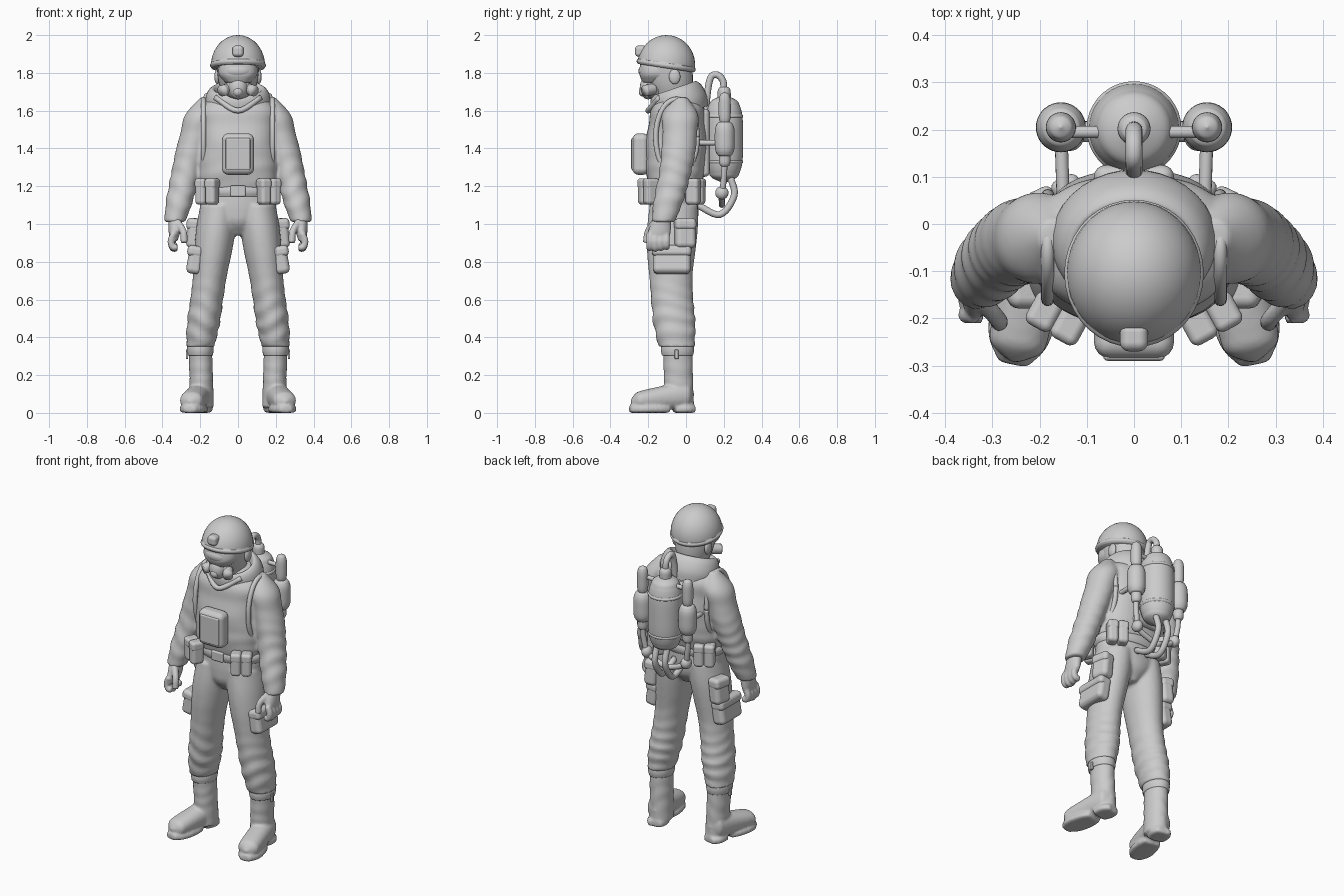
import bpy
import bmesh
import math
from mathutils import Matrix, Vector, Euler

if "Cube" in bpy.data.objects:
    bpy.data.objects.remove(bpy.data.objects["Cube"], do_unlink=True)

grey = bpy.data.materials.new("plain grey")
grey.use_nodes = True
grey.diffuse_color = (.6, .6, .6, 1)
grey.node_tree.nodes["Principled BSDF"].inputs["Base Color"].default_value = grey.diffuse_color


def finish(name, bm, mirror=False, bevel=0):
    """Turn a bmesh into a smooth grey object, optionally bevelled and mirrored."""
    bmesh.ops.recalc_face_normals(bm, faces=bm.faces)
    mesh = bpy.data.meshes.new(name)
    bm.to_mesh(mesh)
    bm.free()
    mesh.materials.append(grey)
    for face in mesh.polygons:
        face.use_smooth = True
    part = bpy.data.objects.new(name, mesh)
    bpy.context.collection.objects.link(part)
    if bevel:
        rounding = part.modifiers.new("rounding", "BEVEL")
        rounding.width, rounding.segments, rounding.harden_normals = bevel, 4, True
    if mirror:
        part.modifiers.new("mirror", "MIRROR").use_mirror_merge = False
    return part


def fuse(name, parts, voxel):
    """Melt overlapping parts into one smooth skin."""
    graph, bm = bpy.context.evaluated_depsgraph_get(), bmesh.new()
    for part in parts:
        bm.from_mesh(part.evaluated_get(graph).to_mesh())
    for part in parts:
        bpy.data.objects.remove(part, do_unlink=True)
    whole = finish(name, bm)
    remesh = whole.modifiers.new("remesh", "REMESH")
    remesh.mode, remesh.voxel_size, remesh.use_smooth_shade = "VOXEL", voxel, True
    whole.modifiers.new("smooth", "SMOOTH").iterations = 5


def sample(keys, t):
    """Point at fraction t of a smooth curve through evenly spaced keys."""
    keys = [Vector(key) for key in keys]
    place = t * (len(keys) - 1)
    i = min(int(place), len(keys) - 2)
    u = place - i
    b, c = keys[i], keys[i + 1]
    a = keys[i - 1] if i else b * 2 - c
    d = keys[i + 2] if i + 2 < len(keys) else c * 2 - b
    return b + ((c - a) * u + (a * 2 - b * 5 + c * 4 - d) * u ** 2 + (b * 3 - a - c * 3 + d) * u ** 3) / 2


def skin(name, rows, mirror, caps=True):
    """Join rows of points into a surface."""
    bm = bmesh.new()
    rows = [[bm.verts.new(point) for point in row] for row in rows]
    for low, high in zip(rows, rows[1:]):
        for k in range(len(low)):
            bm.faces.new((low[k - 1], low[k], high[k], high[k - 1]))
    if caps:
        bm.faces.new(rows[0])
        bm.faces.new(rows[-1])
    return finish(name, bm, mirror)


def loft(name, axis, widths, depths, power=2, mirror=False, matrix=Matrix(), folds=None, caps=True):
    """Level sections along an axis; depths is a list or a ratio; folds = (amount, height, spread)."""
    if not isinstance(depths, list):
        depths = [width * depths for width in widths]
    sizes = list(zip(widths, depths))
    count, sides, rows = 6 * (len(widths) - 1), 36, []
    for step in range(count + 1):
        centre, size = sample(axis, step / count), sample(sizes, step / count)
        row = []
        for k in range(sides):
            a = math.tau * k / sides
            grow = 1
            if folds:
                amount, height, spread = folds
                fade = math.exp(-((centre.z - height) / spread) ** 2)
                wave = 80 * centre.z + 2 * math.sin(a + 9 * centre.z) + math.sin(2 * a)
                grow += amount * fade * math.sin(wave)
            reach = [math.copysign(abs(f) ** (2 / power), f) * max(s, .001) * grow
                     for f, s in zip((math.cos(a), math.sin(a)), size)]
            point = matrix @ (centre + Vector((reach[0], reach[1], 0)))
            point.z = max(point.z, 0)
            row.append(point)
        rows.append(row)
    return skin(name, rows, mirror, caps)


def band(name, at, width, depth, height, mirror=False, matrix=Matrix()):
    """Ring-shaped strip with softened edges."""
    half, edge = Vector((0, 0, height / 2)), (.95, 1, 1, .95)
    return loft(name, [Vector(at) - half, Vector(at) + half], [width * e for e in edge],
                [depth * e for e in edge], mirror=mirror, matrix=matrix)


def barrel(name, at, radius, length, mirror=False):
    """Upright bottle with domed ends."""
    half = Vector((0, 0, length / 2))
    widths = [radius * math.sqrt(1 - abs(i / 8 - 1) ** 4) for i in range(17)]
    loft(name, [Vector(at) - half, Vector(at) + half], widths, 1, mirror=mirror)


def box(name, at, size, bevel, yaw=0, mirror=False, lean=0):
    bm = bmesh.new()
    turn = Euler((0, lean, yaw))
    bmesh.ops.create_cube(bm, size=1, matrix=Matrix.LocRotScale(Vector(at), turn, Vector(size)))
    finish(name, bm, mirror, bevel)


def pouch(name, at, size, yaw=0, lean=0):
    """Mirrored bag with a slightly wider flap over its top."""
    wide, deep, tall = size
    box(name, at, size, wide * .35, yaw, True, lean)
    box(name + "_flap", Vector(at) + Vector((0, 0, tall * .3)), (wide * 1.06, deep * 1.04, tall * .4),
        wide * .3, yaw, True, lean)


def ball(name, at, size, mirror=False, tilt=0, dome=False):
    bm = bmesh.new()
    turn = Euler((tilt, 0, 0)).to_matrix()
    bmesh.ops.create_uvsphere(bm, u_segments=36, v_segments=24, radius=1,
                              matrix=Matrix.LocRotScale(Vector(at), turn, Vector(size)))
    if dome:
        bmesh.ops.bisect_plane(bm, geom=bm.verts[:] + bm.edges[:] + bm.faces[:], plane_co=Vector(at),
                               plane_no=turn.col[2], clear_inner=True)
    finish(name, bm, mirror)


def tube(name, points, radius, mirror=False):
    """Round hose swept along a smooth path."""
    count, sides, rows = 6 * (len(points) - 1), 14, []
    path = [sample(points, i / count) for i in range(count + 1)]
    frame = (path[1] - path[0]).orthogonal()
    for i, point in enumerate(path):
        along = (path[min(i + 1, count)] - path[max(i - 1, 0)]).normalized()
        frame = (frame - along * frame.dot(along)).normalized()
        side = along.cross(frame)
        turns = [math.tau * k / sides for k in range(sides)]
        rows.append([point + radius * (frame * math.cos(a) + side * math.sin(a)) for a in turns])
    return skin(name, rows, mirror)


# Jacket with vest and sleeves
vest = loft("vest", [(0, -.06, 1.18), (0, -.04, 1.7)], [.2, .21, .21, .2, .2, .2, .1],
            [.13, .155, .16, .165, .15, .14, .08], 2.6, folds=(.01, 1.25, .1))
sleeves = loft("sleeve", [(.17, -.025, 1.67), (.258, -.045, 1.345), (.335, -.12, 1.01)],
               [.03, .085, .083, .083, .078, .075, .07, .055], 1.1, mirror=True, folds=(.045, 1.2, .17))
fuse("jacket", [vest, sleeves], .009)
around = [math.tau * i / 16 for i in range(17)]
tube("vest_armhole", [(.183, -.05 + .11 * math.cos(a), 1.46 + .2 * math.sin(a)) for a in around], .014, True)
band("belt", (0, -.06, 1.175), .215, .142, .06)
box("belt_buckle", (0, -.2, 1.175), (.08, .02, .06), .008)
box("chest_pack", (0, -.24, 1.37), (.17, .09, .22), .035)
box("chest_pack_panel", (0, -.28, 1.37), (.13, .02, .17), .009)

# Collar rising toward the back
lean = Matrix.Translation((0, -.045, 1.665)) @ Matrix.Rotation(.33, 4, "X")
loft("collar", [(0, 0, -.09), (0, 0, .055), (0, 0, -.04)], [.16, .175, .165, .14, .12, .1, .09], .87,
     matrix=lean, caps=False)
tube("collar_seam", [(.12, -.14, 1.67), (0, -.2, 1.6), (-.12, -.14, 1.67)], .015)

# Head, mask and helmet
loft("head", [(0, -.06, 1.6), (0, -.11, 1.88)], [.07, .08, .1, .11, .11], 1.2)
ball("jaw", (0, -.165, 1.715), (.075, .065, .055))
ball("ear", (.11, -.06, 1.78), (.015, .03, .04), True)
loft("mask_frame", [(0, -.15, 1.75), (0, -.15, 1.86)], [.07, .1, .103, .09], [.08, .095, .095, .09], 2.5)
loft("mask_lens", [(0, -.15, 1.78), (0, -.15, 1.84)], [.08, .09, .09, .08], [.09, .1, .1, .09], 2.5)
ball("mask_cup", (0, -.2, 1.72), (.05, .045, .06))
ball("mask_valve", (0, -.23, 1.7), (.025, .02, .025))
tube("mask_filter", [(.05, -.17, 1.715), (.085, -.22, 1.705)], .03, True)
crown, tip = (0, -.105, 1.84), -.15
ball("helmet", crown, (.143, .153, .16), tilt=tip, dome=True)
band("helmet_brim", (0, 0, 0), .147, .157, .03,
     matrix=Matrix.Translation(crown) @ Matrix.Rotation(tip, 4, "X"))
box("helmet_lamp", (0, -.24, 1.915), (.06, .06, .06), .02)

# Hands with curled fingers
hand = [loft("palm", [(.33, -.125, 1.04), (.34, -.15, .91)], [.04, .035, .03, .02], [.045, .055, .06, .055],
             mirror=True),
        tube("thumb", [(.32, -.165, 1.01), (.29, -.2, .96), (.285, -.21, .9)], .019, True)]
for i in range(4):
    y, end = -.193 + i * .03, .872 + abs(i - 1) / 200
    hand.append(tube("finger", [(.34, y, .95), (.355, y, .91), (.345, y, end), (.32, y, end)], .018, True))
fuse("hands", hand, .006)

# Trousers and ankle cuffs
pelvis = loft("pelvis", [(0, -.065, .94), (0, -.06, 1.2)], [.04, .13, .19, .205, .2], [.07, .12, .13, .13, .125])
legs = loft("trouser_leg", [(.1, -.065, 1.1), (.148, -.08, .73), (.2, -.05, .35)],
            [.1, .105, .1, .09, .087, .087, .075], 1.28, mirror=True, folds=(.05, .47, .17))
fuse("trousers", [pelvis, legs], .009)
band("ankle_cuff", (.2, -.045, .335), .07, .087, .06, True)
box("cuff_tab", (.27, -.05, .31), (.012, .02, .05), .004, mirror=True)

# Boots, with the toes turned out
foot = (Matrix.Translation((.187, .045, 0)) @ Matrix.Rotation(.2, 4, "Z")
        @ Matrix.Rotation(math.pi / 2, 4, "X"))
dome = [math.sqrt(1 - abs(i / 5 - 1) ** 6) for i in range(11)]
fuse("boots", [
    loft("shaft", [(.2, -.045, .36), (.19, -.035, .03)], [.062] * 5, 1.25, mirror=True, folds=(.02, .2, .1)),
    loft("foot", [(0, .1, 0), (0, .06, .35)], [.064 * d for d in dome],
         [(.08 - .0035 * i) * d for i, d in enumerate(dome)], 2.2, True, foot),
    loft("sole", [(0, .02, .14), (0, .02, .35)], [.05, .065, .07, .07, .06, .03], [.02] * 6, 4, True, foot),
    loft("heel", [(0, .02, 0), (0, .02, .11)], [.04, .06, .06, .05], [.02] * 4, 4, True, foot)], .008)

# Belt pouches in pairs, front and back
for label, y, yaw in (("front", -.2, .5), ("rear", .05, -.45)):
    for half in (-.03, .03):
        pouch(label + "_pouch", (.163 + half * math.cos(yaw), y + half * math.sin(yaw), 1.172),
              (.06, .075, .14), yaw)

# Thigh pockets and hip pouches
pouch("thigh_pocket", (.226, -.075, .81), (.08, .2, .15), lean=-.17)
pouch("hip_pouch", (.225, -.005, .95), (.08, .11, .16), .2, -.1)

# Breathing set: main cylinder, side bottles, hoses and brackets
box("back_plate", (0, .095, 1.43), (.17, .06, .36), .025)
barrel("main_tank", (0, .202, 1.45), .1, .47)
barrel("tank_neck", (0, .202, 1.68), .035, .1)
for z in (1.33, 1.57):
    band("tank_band", (0, .202, z), .1, .1, .02)
bottle = Vector((.155, .205, 1.45))
barrel("side_bottle", bottle, .053, .2, mirror=True)
barrel("bottle_neck", bottle + Vector((0, 0, .16)), .032, .18, mirror=True)
barrel("bottle_foot", bottle - Vector((0, 0, .1)), .03, .1, mirror=True)
tube("bottle_bar", [(.05, .195, 1.63), (.155, .195, 1.63)], .013, True)
tube("bottle_clamp", [(.08, .2, 1.43), (.15, .2, 1.43)], .018, True)
tube("bottle_bracket", [(.155, .2, 1.43), (.15, .05, 1.43)], .014, True)
tube("bottle_hose", [bottle - Vector((0, 0, .1)), (.15, .2, 1.24), (.12, .19, 1.15), (0, .19, 1.1)], .016, True)
ball("hose_joint", (.135, .19, 1.165), (.03, .035, .035), True)
tube("top_hose", [(0, .2, 1.7), (0, .195, 1.76), (0, .16, 1.79), (0, .125, 1.76), (0, .1, 1.58)], .018)
tube("lower_hose", [(.035, .235, 1.25), (.035, .255, 1.15), (.035, .18, 1.05), (.035, .06, 1.1)], .018, True)
